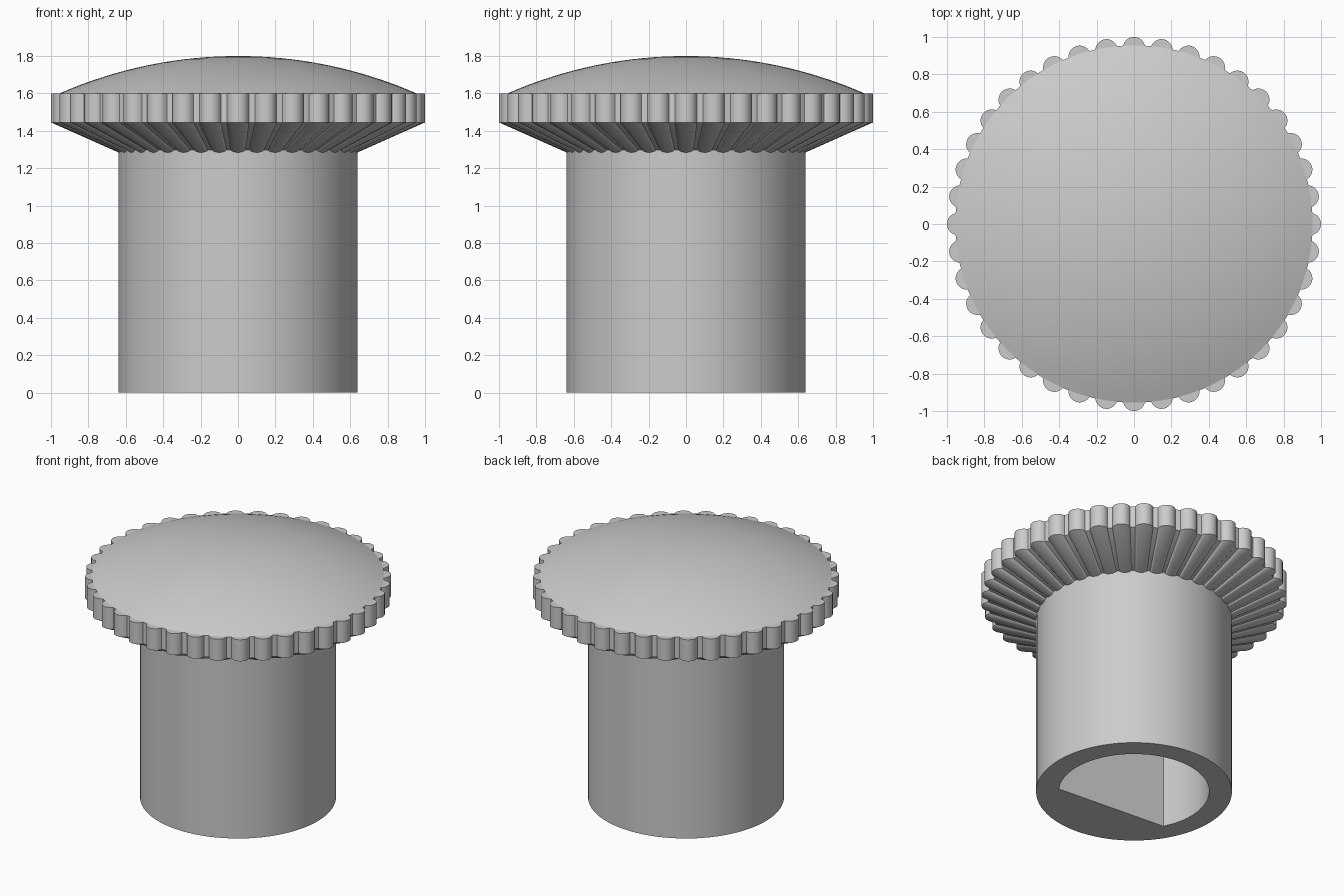
import bpy
import bmesh
from math import cos, sin, radians, sqrt, asin, tau

if "Cube" in bpy.data.objects:
    bpy.data.objects.remove(bpy.data.objects["Cube"])

grey = bpy.data.materials.new("plain_grey")
grey.use_nodes = True
colour = (0.6, 0.6, 0.6, 1)
grey.diffuse_color = colour
grey.node_tree.nodes["Principled BSDF"].inputs["Base Color"].default_value = colour


def circle(count):
    return [(cos(tau * i / count), sin(tau * i / count)) for i in range(count)]


def loft(name, outline, levels):
    """Stack scaled copies of an outline at (scale, height) and cap both ends."""
    bm = bmesh.new()
    rings = [[bm.verts.new((x * s, y * s, z)) for x, y in outline] for s, z in levels]
    n = len(outline)
    for low, high in zip(rings, rings[1:]):
        for i in range(n):
            j = (i + 1) % n
            bm.faces.new((low[i], low[j], high[j], high[i]))
    bm.faces.new(rings[0][::-1])
    bm.faces.new(rings[-1])
    bmesh.ops.recalc_face_normals(bm, faces=bm.faces)
    mesh = bpy.data.meshes.new(name)
    bm.to_mesh(mesh)
    bm.free()
    mesh.materials.append(grey)
    obj = bpy.data.objects.new(name, mesh)
    bpy.context.collection.objects.link(obj)
    return obj


def activate(obj):
    bpy.ops.object.select_all(action="DESELECT")
    obj.select_set(True)
    bpy.context.view_layer.objects.active = obj


# Hollow shaft with a D-shaped socket: the flat skips part of the circle
SHAFT_R, SOCKET_R, SOCKET_DEPTH = 0.64, 0.492, 0.72
shaft = loft("shaft", circle(80), [(SHAFT_R, 0), (SHAFT_R, 1.3)])
d_outline = [(cos(radians(a)), sin(radians(a))) for a in range(-36, 208, 9)]
cutter = loft("socket_cutter", d_outline, [(SOCKET_R, -0.1), (SOCKET_R, SOCKET_DEPTH)])
cutter.hide_render = True
cut = shaft.modifiers.new("socket", "BOOLEAN")
cut.operation = "DIFFERENCE"
cut.solver = "EXACT"
cut.object = cutter
activate(shaft)
bpy.ops.object.modifier_apply(modifier=cut.name)
bpy.data.objects.remove(cutter)

# Grip rim: round ribs around a plain disc, tapering down to the shaft
TEETH, DISC_R, RIB_CENTRE, RIB_R = 40, 0.955, 0.94, 0.06
STEPS = 10
rib_spread = radians(77)
rib_outline = []
for t in range(TEETH):
    turn = tau * t / TEETH
    for k in range(STEPS + 1):
        a = rib_spread * (2 * k / STEPS - 1)
        x, y = RIB_CENTRE + RIB_R * cos(a), RIB_R * sin(a)
        rib_outline.append((x * cos(turn) - y * sin(turn), x * sin(turn) + y * cos(turn)))
rim = loft("grip_rim", rib_outline, [(SHAFT_R, 1.285), (1, 1.445), (1, 1.6)])

# Shallow spherical cap
RIM_Z, RISE = 1.6, 0.2
sphere_r = (DISC_R ** 2 + RISE ** 2) / (2 * RISE)
edge_angle = asin(DISC_R / sphere_r)
levels = [(DISC_R * 0.98, RIM_Z - 0.03)]
for i in range(16):
    a = edge_angle * (1 - i / 15.5)
    levels.append((sphere_r * sin(a), RIM_Z + RISE - sphere_r * (1 - cos(a))))
dome = loft("domed_cap", circle(80), levels)

for part in (shaft, rim, dome):
    activate(part)
    bpy.ops.object.shade_smooth_by_angle(angle=radians(30))
